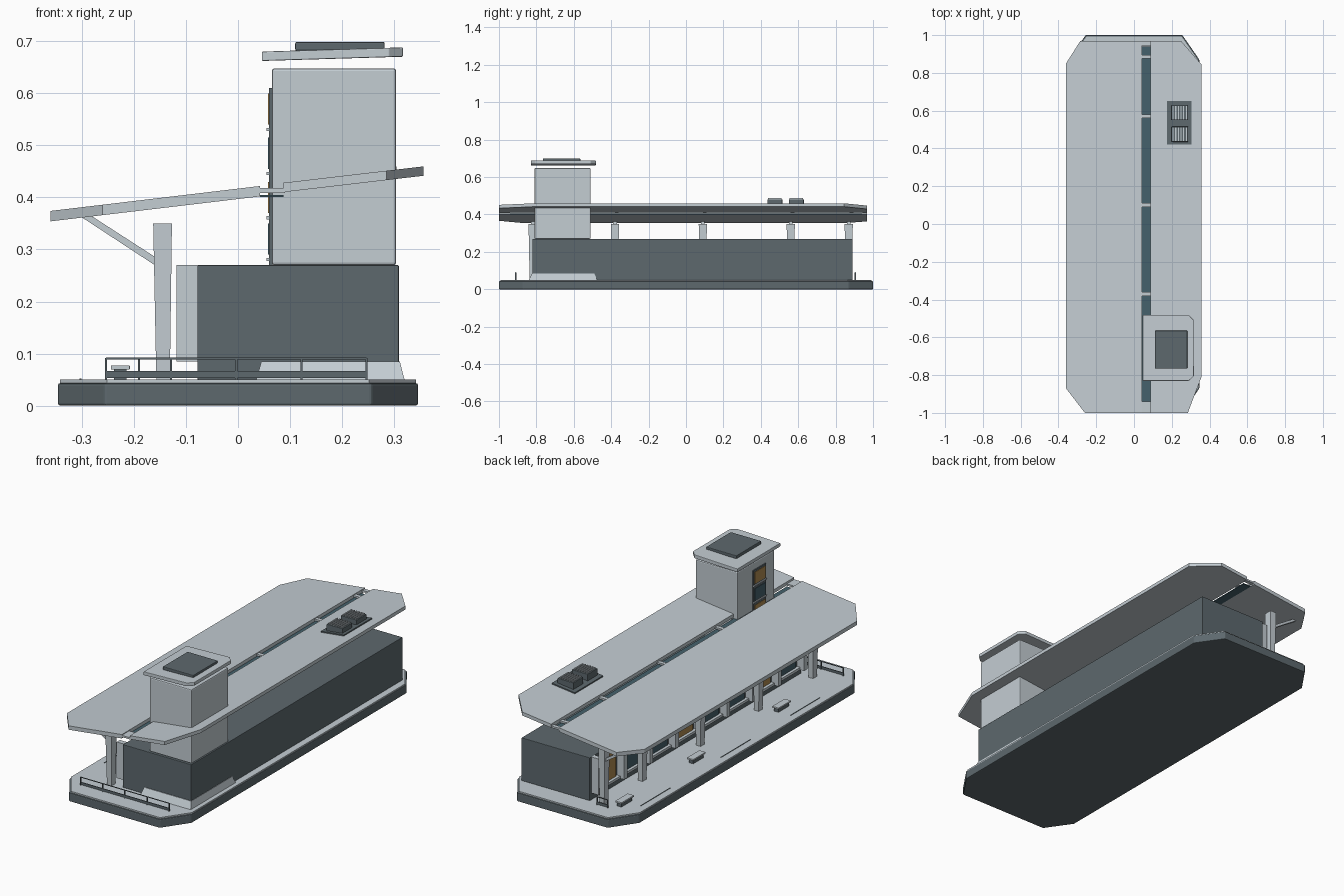
import bpy, bmesh, math

if "Cube" in bpy.data.objects:
    bpy.data.objects.remove(bpy.data.objects["Cube"])


def material(name, rgb):
    m = bpy.data.materials.new(name)
    m.diffuse_color = (*rgb, 1)
    m.use_nodes = True
    m.node_tree.nodes["Principled BSDF"].inputs["Base Color"].default_value = m.diffuse_color
    return m


LIGHT = material("pale_metal", (0.55, 0.61, 0.65))
DARK = material("charcoal", (0.11, 0.14, 0.155))
GLASS = material("dark_glass", (0.06, 0.12, 0.15))
AMBER = material("amber_glass", (0.42, 0.25, 0.08))


def finish(name, bm, mat, bevel=0):
    bmesh.ops.recalc_face_normals(bm, faces=bm.faces)
    me = bpy.data.meshes.new(name)
    bm.to_mesh(me)
    bm.free()
    ob = bpy.data.objects.new(name, me)
    bpy.context.collection.objects.link(ob)
    me.materials.append(mat)
    if bevel:
        mod = ob.modifiers.new("edge_bevel", 'BEVEL')
        mod.width = bevel
        mod.segments = 2
    return ob


def loft(name, bottom, top, mat, bevel=0):
    """Solid between two matching rings of 3D points."""
    bm = bmesh.new()
    a = [bm.verts.new(p) for p in bottom]
    b = [bm.verts.new(p) for p in top]
    bm.faces.new(a)
    bm.faces.new(b)
    for i in range(len(a)):
        j = (i + 1) % len(a)
        bm.faces.new((a[i], a[j], b[j], b[i]))
    return finish(name, bm, mat, bevel)


def slab(name, outline, z0, z1, mat, slope=0, bevel=0):
    """Plan outline extruded up, tilted along x by slope."""
    return loft(name, [(x, y, z0 + slope * x) for x, y in outline],
                [(x, y, z1 + slope * x) for x, y in outline], mat, bevel)


def rect(x0, x1, y0, y1):
    return [(x0, y0), (x1, y0), (x1, y1), (x0, y1)]


def box(name, x0, x1, y0, y1, z0, z1, mat, bevel=0, slope=0):
    return slab(name, rect(x0, x1, y0, y1), z0, z1, mat, slope, bevel)


def side_profile(name, pts, y0, y1, mat):
    """x-z profile extruded along y."""
    return loft(name, [(x, y0, z) for x, z in pts], [(x, y1, z) for x, z in pts], mat)


def octagon(hx, hy, cx, cy):
    return [(-hx + cx, -hy), (hx - cx, -hy), (hx, -hy + cy), (hx, hy - cy),
            (hx - cx, hy), (-hx + cx, hy), (-hx, hy - cy), (-hx, -hy + cy)]


# platform base and deck
slab("platform_base", octagon(0.346, 1.0, 0.09, 0.13), 0, 0.043, DARK, bevel=0.004)
slab("platform_deck", octagon(0.342, 0.992, 0.09, 0.13), 0.043, 0.05, LIGHT)
for i, y in enumerate((-0.53, 0.03, 0.68)):
    box(f"edge_strip_{i}", -0.305, -0.301, y - 0.12, y + 0.12, 0.05, 0.052, DARK)

# main building
box("main_hall", -0.078, 0.309, -0.82, 0.89, 0.05, 0.27, DARK, 0.002)
loft("tower_plinth", [(x, y, 0.05) for x, y in rect(0.035, 0.32, -0.84, -0.475)],
     [(x, y, 0.085) for x, y in rect(0.045, 0.311, -0.823, -0.49)], LIGHT)

# platform-side facade: fins, sills and glazing
bays, start, pitch = 8, -0.80, 0.208
for i in range(bays + 1):
    y = start + i * pitch
    box(f"facade_fin_{i}", -0.118, -0.078, y - 0.013, y + 0.013, 0.085, 0.27, LIGHT)
    if i < bays:
        y0, y1 = y + 0.03, y + pitch - 0.03
        box(f"window_{i}", -0.084, -0.078, y0, y1, 0.10, 0.25,
            AMBER if i % 3 == 1 else GLASS)
        box(f"window_sill_{i}", -0.096, -0.078, y + 0.013, y + pitch - 0.013,
            0.085, 0.098, LIGHT)

# tower with tilted cap
box("tower", 0.065, 0.304, -0.81, -0.51, 0.27, 0.648, LIGHT, 0.005)
slab("tower_cap", [(0.046, -0.83), (0.29, -0.83), (0.317, -0.805), (0.317, -0.51),
                   (0.29, -0.482), (0.046, -0.482)], 0.661, 0.679, LIGHT, 0.03, 0.002)
box("tower_hatch", 0.11, 0.282, -0.765, -0.565, 0.682, 0.699, DARK, 0.003)
box("tower_window_frame", 0.060, 0.066, -0.735, -0.63, 0.27, 0.61, DARK)
for i, z in enumerate((0.29, 0.37, 0.455, 0.54)):
    box(f"tower_window_{i}", 0.058, 0.061, -0.725, -0.64, z, z + 0.06,
        GLASS if i % 2 == 0 else AMBER)
    box(f"tower_mullion_{i}", 0.055, 0.061, -0.735, -0.63, z - 0.012, z - 0.006, LIGHT)

# split wing roof
slab("roof_platform_side", [(-0.26, -1), (0.042, -1), (0.042, 0.968), (-0.285, 0.968),
                            (-0.36, 0.85), (-0.36, -0.87)], 0.397, 0.417, LIGHT, 0.119)
slab("roof_rear_side", [(0.087, -1), (0.285, -1), (0.357, -0.81), (0.357, 0.845),
                        (0.25, 0.968), (0.087, 0.968)], 0.400, 0.418, LIGHT, 0.117)
box("roof_light_strip", 0.042, 0.087, -0.94, 0.94, 0.401, 0.405, GLASS)
for i, y in enumerate((-0.97, -0.37, 0.10, 0.57, 0.885, 0.955)):
    h = 0.03 if i == 0 else 0.01
    box(f"roof_link_{i}", 0.04, 0.09, y - h, y + h, 0.409, 0.418, LIGHT)

# canopy columns and braces
for i, y in enumerate((-0.82, -0.38, 0.09, 0.56, 0.87)):
    loft(f"canopy_column_{i}",
         [(x, v, 0.05) for x, v in rect(-0.157, -0.131, y - 0.016, y + 0.016)],
         [(x, v, 0.35) for x, v in rect(-0.163, -0.127, y - 0.022, y + 0.022)], LIGHT)
    side_profile(f"canopy_brace_{i}", [(-0.16, 0.270), (-0.16, 0.286), (-0.284, 0.366),
                                       (-0.302, 0.363)], y - 0.01, y + 0.01, LIGHT)

# rooftop ventilation units
box("vent_tray", 0.175, 0.305, 0.42, 0.65, 0.416, 0.424, DARK, slope=0.117)
for i, y in enumerate((0.435, 0.55)):
    box(f"vent_unit_{i}", 0.197, 0.287, y, y + 0.08, 0.44, 0.481, DARK, 0.002)
    for k in range(6):
        x = 0.204 + k * 0.014
        box(f"vent_rib_{i}_{k}", x, x + 0.006, y + 0.004, y + 0.076, 0.481, 0.487, LIGHT)


# end railings
def railing(name, xs, y):
    x0, x1 = xs[0], xs[-1]
    box(name + "_top_rail", x0, x1, y - 0.002, y + 0.002, 0.089, 0.092, DARK)
    box(name + "_kick_panel", x0, x1, y - 0.002, y + 0.002, 0.053, 0.066, DARK)
    for i, x in enumerate(xs):
        box(f"{name}_post_{i}", x - 0.002, x + 0.002, y - 0.003, y + 0.003, 0.05, 0.091, DARK)


railing("front_railing", [-0.254 + 0.1253 * i for i in range(5)], -0.91)
railing("back_railing", [-0.19, -0.13], 0.905)

# benches
for i, y in enumerate((-0.45, 0.24, 0.82)):
    box(f"bench_seat_{i}", -0.244, -0.208, y - 0.05, y + 0.05, 0.069, 0.077, LIGHT, 0.001)
    box(f"bench_base_{i}", -0.238, -0.214, y - 0.042, y + 0.042, 0.05, 0.069, DARK)
